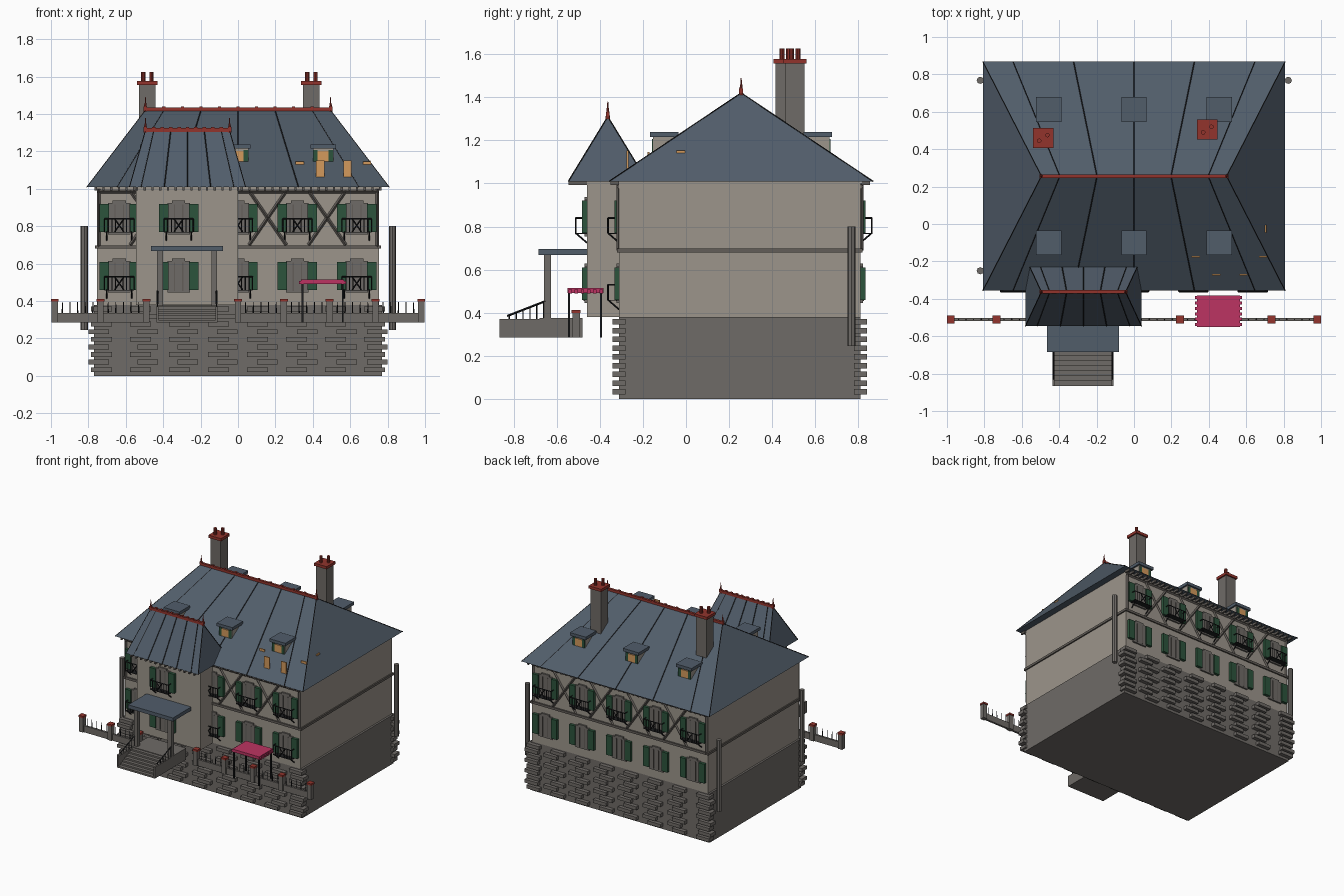
import bpy, bmesh
from mathutils import Vector, Matrix

if "Cube" in bpy.data.objects:
    bpy.data.objects.remove(bpy.data.objects["Cube"], do_unlink=True)


def material(name, rgb):
    lin = [((c / 255 + 0.055) / 1.055) ** 2.4 for c in rgb] + [1]
    m = bpy.data.materials.new(name)
    m.use_nodes = True
    m.diffuse_color = lin
    m.node_tree.nodes["Principled BSDF"].inputs["Base Color"].default_value = lin
    return m


plaster = material("plaster", (156, 149, 139))
stone = material("stone", (111, 107, 103))
timber = material("timber", (98, 93, 88))
slate = material("slate", (81, 93, 106))
brick = material("brick_red", (146, 52, 44))
pink = material("awning_pink", (188, 52, 98))
green = material("shutter_green", (44, 84, 60))
amber = material("amber_glass", (212, 154, 92))
iron = material("black_iron", (30, 31, 33))


class Part:
    """Collects primitives into one named object of one colour."""

    def __init__(self, name, mat):
        self.name, self.mat, self.bm = name, mat, bmesh.new()

    def box(self, x, y, z):
        lo, hi = Vector((x[0], y[0], z[0])), Vector((x[1], y[1], z[1]))
        m = Matrix.Translation((lo + hi) / 2) @ Matrix.Diagonal((*(hi - lo), 1))
        bmesh.ops.create_cube(self.bm, size=1, matrix=m)

    def block(self, x, y, z, half):
        self.box((x - half, x + half), (y - half, y + half), z)

    def bar(self, a, b, r, r2=None, sides=4):
        a, b = Vector(a), Vector(b)
        rot = (b - a).to_track_quat('Z', 'Y').to_matrix().to_4x4()
        bmesh.ops.create_cone(self.bm, cap_ends=True, segments=sides, radius1=r,
                              radius2=r if r2 is None else r2, depth=(b - a).length,
                              matrix=Matrix.Translation((a + b) / 2) @ rot)

    def done(self):
        me = bpy.data.meshes.new(self.name)
        bmesh.ops.recalc_face_normals(self.bm, faces=self.bm.faces)
        self.bm.to_mesh(me)
        self.bm.free()
        me.materials.append(self.mat)
        ob = bpy.data.objects.new(self.name, me)
        bpy.context.collection.objects.link(ob)


def steps(a, b, n):
    return [a + (b - a) * i / (n - 1) for i in range(n)]


# Walls and base
FRONT, BACK, WING = -0.31, 0.81, -0.46
base = Part("stone_base", stone)
base.box((-0.77, 0.77), (FRONT, BACK), (0, 0.38))
base.done()
walls = Part("walls", plaster)
walls.box((-0.755, 0.755), (FRONT, BACK), (0.38, 1.01))
walls.box((-0.545, 0), (WING, FRONT), (0.38, 1.01))
walls.done()

# Projecting stone courses with staggered blocks
courses = Part("stone_courses", stone)
for row, z in enumerate(steps(0.02, 0.345, 9)):
    edge = 0.8 if row % 2 else 0.785
    for y, s in ((FRONT, -1), (BACK, 1)):
        for x in steps(-edge, edge - 0.11, 8):
            shift = 0.05 if row % 2 and abs(x) < 0.65 else 0
            courses.box((x + shift, x + shift + 0.11), sorted((y - s * 0.03, y + s * 0.03)), (z, z + 0.026))
courses.done()

# Floor band and timber bracing
band = Part("floor_band", timber)
band.box((-0.765, 0.765), (FRONT - 0.01, BACK + 0.01), (0.68, 0.698))
band.done()
braces = Part("timber_braces", timber)
BAYS = steps(-0.635, 0.635, 5)
for y in (FRONT - 0.003, BACK + 0.003):
    for left, right in zip(BAYS, BAYS[1:]):
        mid = (left + right) / 2
        for s in (-1, 1):
            braces.bar((mid - s * 0.1, y, 0.7), (mid + s * 0.1, y, 0.99), 0.009)
    braces.bar((-0.755, y, 0.985), (0.755, y, 0.985), 0.01)
    for x in (-0.745, 0.745):
        braces.bar((x, y, 0.69), (x, y, 1), 0.01)
braces.done()

# Windows, shutters and balconies
panes, shutters = Part("window_panels", stone), Part("shutters", green)
frames, balconies = Part("window_frames", timber), Part("balconies", iron)


def window(x, y, s, z, balcony):
    def out(a, b):
        return sorted((y + s * a, y + s * b))
    panes.box((x - 0.06, x + 0.06), out(0, 0.012), (z, z + 0.17))
    panes.box((x - 0.035, x + 0.035), out(0, 0.012), (z + 0.17, z + 0.183))
    for dx in (-0.022, 0.022):
        frames.box((x + dx - 0.003, x + dx + 0.003), out(0, 0.015), (z + 0.01, z + 0.16))
    for k in (-1, 1):
        shutters.box(sorted((x + k * 0.055, x + k * 0.105)), out(0, 0.022), (z + 0.015, z + 0.165))
    if not balcony:
        return
    face, bottom, top, w = y + s * 0.052, z + 0.015, z + 0.085, 0.078
    balconies.box((x - w, x + w), out(0, 0.055), (bottom - 0.004, bottom))
    balconies.bar((x - w, face, top), (x + w, face, top), 0.004)
    for dx in steps(-w, w, 9):
        if abs(dx) > 0.01:
            balconies.bar((x + dx, face, bottom), (x + dx, face, top), 0.003)
    for k in (-1, 1):
        balconies.bar((x + k * w, y, top), (x + k * w, face, top), 0.004)
        balconies.bar((x + k * w * 0.85, y, z - 0.03), (x + k * w * 0.85, face, bottom), 0.004)
        balconies.bar((x - k * 0.025, face, bottom), (x + k * 0.025, face, top), 0.004)


HIGH, LOW = 0.755, 0.445
for i, x in enumerate(BAYS):
    window(x, BACK, 1, HIGH, True)
    window(x, BACK, 1, LOW, False)
    y = WING if i == 1 else FRONT
    window(x, y, -1, HIGH, True)
    window(x, y, -1, LOW, i % 2 == 0)
for p in (panes, shutters, frames, balconies):
    p.done()


# Hipped roofs with seams, ridge tiles and finials
def hip_roof(name, cx, cy, hx, hy, ridge, top, eave=1.01):
    roof, seams = Part(name, slate), Part(name + "_seams", iron)
    tiles, spikes = Part(name + "_ridge", brick), Part(name + "_finials", brick)
    new = roof.bm.verts.new
    a, b, c, d = [new((cx + i * hx, cy + j * hy, eave)) for i, j in ((-1, -1), (1, -1), (1, 1), (-1, 1))]
    e, f = [new((cx + i * ridge, cy, top)) for i in (-1, 1)]
    for face in ((a, b, f, e), (b, c, f), (c, d, e, f), (d, a, e), (d, c, b, a)):
        roof.bm.faces.new(face)
    for t in (-1, -0.8, -0.4, 0, 0.4, 0.8, 1):
        for s in (-1, 1):
            seams.bar((cx + t * hx, cy + s * hy, eave), (cx + t * ridge, cy, top), 0.003)
    tiles.box((cx - ridge, cx + ridge), (cy - 0.009, cy + 0.009), (top - 0.005, top + 0.014))
    for x in steps(cx - ridge, cx + ridge, 11):
        tiles.block(x, cy, (top, top + 0.02), 0.009)
    for x in (cx - ridge, cx + ridge):
        spikes.bar((x, cy, top - 0.01), (x, cy, top + 0.04), 0.011, 0.005, 8)
        spikes.bar((x, cy, top + 0.04), (x, cy, top + 0.07), 0.004, 0.002, 6)
    for p in (roof, seams, tiles, spikes):
        p.done()


hip_roof("main_roof", 0, 0.256, 0.808, 0.612, 0.495, 1.42)
hip_roof("wing_roof", -0.27, -0.363, 0.31, 0.183, 0.225, 1.31)

# Eave brackets
dentils = Part("eave_brackets", timber)
for x in steps(-0.76, 0.76, 38):
    for y in (FRONT - 0.02, BACK + 0.025):
        dentils.box((x - 0.006, x + 0.006), (y - 0.02, y + 0.02), (0.992, 1.009))
for x in steps(-0.54, 0, 14):
    dentils.box((x - 0.006, x + 0.006), (-0.545, WING), (0.992, 1.009))
dentils.done()

# Chimneys
stacks, caps, pots = Part("chimneys", stone), Part("chimney_caps", brick), Part("chimney_pots", brick)
for x, y in ((-0.485, 0.46), (0.392, 0.505)):
    stacks.block(x, y, (1, 1.56), 0.044)
    caps.block(x, y, (1.556, 1.577), 0.054)
    for s in (-1, 1):
        pots.bar((x + s * 0.022, y + s * 0.015, 1.57), (x + s * 0.022, y + s * 0.015, 1.626), 0.012, sides=10)
for p in (stacks, caps, pots):
    p.done()

# Dormers
cheeks, lids = Part("dormer_bodies", plaster), Part("dormer_roofs", slate)
glass, leaves = Part("dormer_windows", amber), Part("dormer_shutters", green)
for x in (-0.455, 0, 0.455):
    for y, s in ((-0.1, -1), (0.612, 1)):
        cheeks.box((x - 0.055, x + 0.055), (y - 0.053, y + 0.053), (1.1, 1.215))
        lids.box((x - 0.068, x + 0.068), (y - 0.066, y + 0.066), (1.215, 1.238))
        face = sorted((y + s * 0.05, y + s * 0.058))
        glass.box((x - 0.03, x + 0.03), face, (1.145, 1.203))
        for k in (-1, 1):
            leaves.box(sorted((x + k * 0.03, x + k * 0.053)), face, (1.145, 1.207))
# Loose skylight panes on the front slope and right hip
for x in (0.44, 0.585):
    glass.box((x - 0.022, x + 0.022), (-0.276, -0.268), (1.06, 1.152))
for x in (0.33, 0.69):
    glass.box((x - 0.022, x + 0.022), (-0.178, -0.17), (1.07, 1.147))
glass.box((0.7, 0.708), (-0.045, -0.005), (1.08, 1.152))
for p in (cheeks, lids, glass, leaves):
    p.done()

# Porch with stairs and handrails
canopy = Part("porch_roof", slate)
canopy.box((-0.465, -0.08), (-0.685, WING), (0.667, 0.695))
canopy.done()
porch, rails = Part("porch_stairs", stone), Part("porch_handrails", iron)
porch.box((-0.435, -0.11), (-0.68, -0.48), (0.285, 0.375))
for i, y in enumerate(steps(-0.865, -0.706, 7)):
    porch.box((-0.43, -0.115), (y, -0.68), (0.285, 0.298 + i * 0.012))
for x in (-0.43, -0.115):
    porch.box((x - 0.006, x + 0.006), (-0.865, -0.68), (0.285, 0.372))
    rails.bar((x, -0.83, 0.385), (x, -0.65, 0.455), 0.005)
    for i, y in enumerate(steps(-0.82, -0.66, 6)):
        rails.bar((x, y, 0.37), (x, y, 0.388 + i * 0.0125), 0.003)
for x in (-0.418, -0.127):
    porch.block(x, -0.643, (0.37, 0.67), 0.016)
porch.done()
rails.done()

# Garden fence
fence, tops, pickets = Part("fence_wall", stone), Part("fence_caps", brick), Part("fence_pickets", iron)
for start, end, count in ((-0.98, -0.49, 3), (0, 0.98, 5)):
    fence.box((start - 0.015, end + 0.015), (-0.518, -0.502), (0.285, 0.335))
    posts = steps(start, end, count)
    for x in posts:
        fence.block(x, -0.51, (0.285, 0.4), 0.017)
        tops.block(x, -0.51, (0.398, 0.412), 0.021)
    for a, b in zip(posts, posts[1:]):
        for x in steps(a, b, 7)[1:-1]:
            pickets.bar((x, -0.51, 0.33), (x, -0.51, 0.395), 0.004, 0.002)
for p in (fence, tops, pickets):
    p.done()

# Awning with scalloped side trim
awning, legs = Part("awning", pink), Part("awning_legs", iron)
awning.box((0.337, 0.567), (-0.55, -0.382), (0.492, 0.514))
for x in (0.335, 0.569):
    for y in steps(-0.538, -0.394, 6):
        awning.block(x, y, (0.49, 0.508), 0.008)
for x in (0.345, 0.56):
    for y in (-0.543, -0.394):
        legs.block(x, y, (0.285, 0.495), 0.005)
awning.done()
legs.done()

# Corner pipes
pipes = Part("corner_pipes", stone)
for x, y in ((-0.822, 0.768), (0.825, 0.768), (-0.822, -0.25)):
    pipes.bar((x, y, 0.245), (x, y, 0.8), 0.019, sides=8)
pipes.done()
